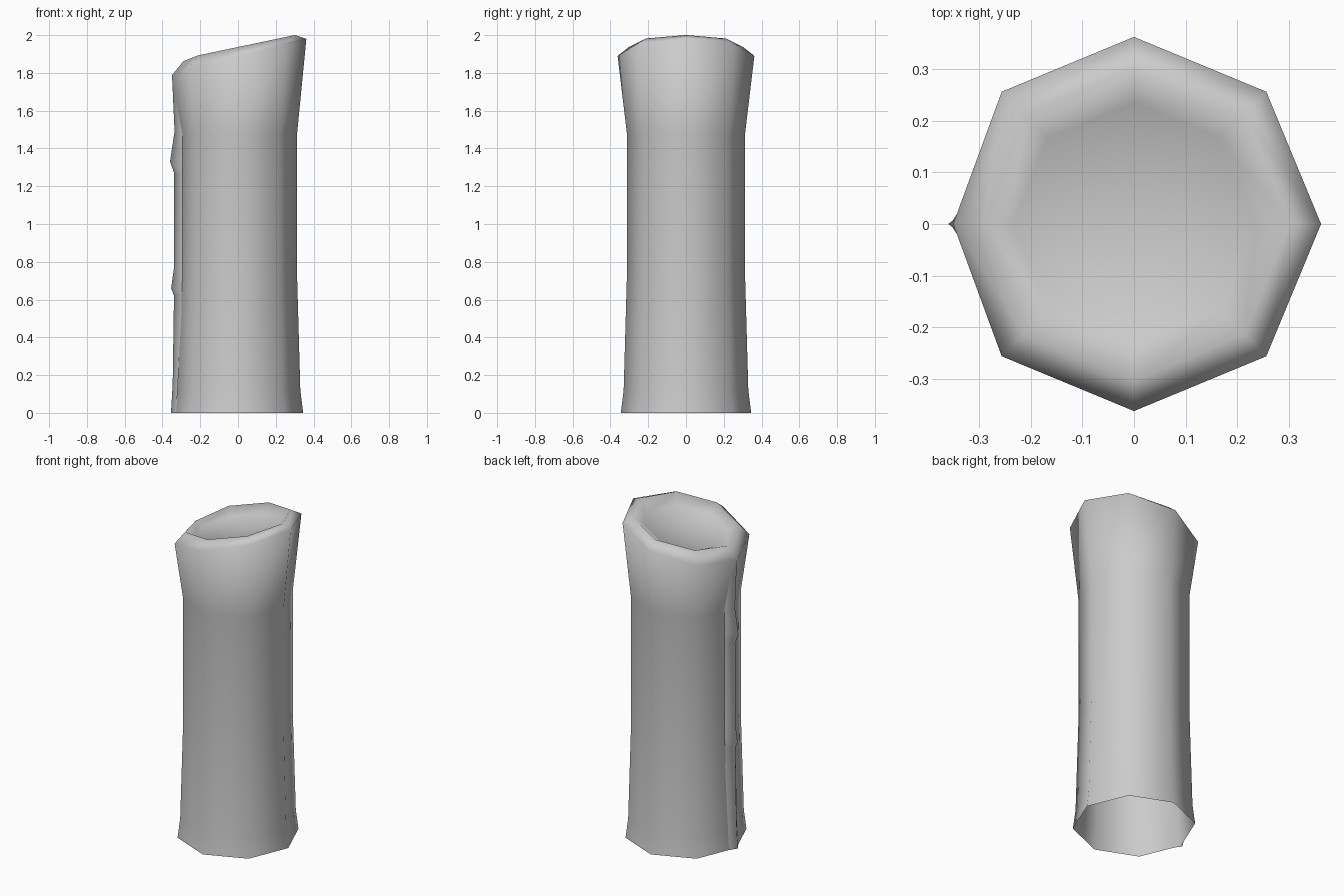
import bpy, bmesh, math

if "Cube" in bpy.data.objects:
    bpy.data.objects.remove(bpy.data.objects["Cube"])

SIDES = 8


def finish(bm, name):
    bmesh.ops.recalc_face_normals(bm, faces=bm.faces[:])
    mesh = bpy.data.meshes.new(name)
    bm.to_mesh(mesh)
    bm.free()
    for p in mesh.polygons:
        p.use_smooth = True
    obj = bpy.data.objects.new(name, mesh)
    bpy.context.collection.objects.link(obj)
    return obj


# Post: open-bottomed octagonal trunk with a slanted, dished top
# each ring is (radius, height at centre, slope along x)
rings = [(0.345, 0, 0), (0.33, 0.12, 0), (0.313, 0.72, 0), (0.313, 1.48, 0),
         (0.362, 1.89, 0.25), (0.302, 1.937, 0.21), (0.235, 1.895, 0.21)]
bm = bmesh.new()
loops = []
for r, z, slope in rings:
    loop = []
    for i in range(SIDES):
        a = math.tau * i / SIDES
        x, y = r * math.cos(a), r * math.sin(a)
        # the low left tip of the slanted rim is pulled in slightly
        if slope and i == SIDES // 2 and r > 0.3:
            x += 0.012
            z_tip = -0.015
        else:
            z_tip = 0
        loop.append(bm.verts.new((x, y, z + slope * x + z_tip)))
    loops.append(loop)
for lo, hi in zip(loops, loops[1:]):
    for i in range(SIDES):
        j = (i + 1) % SIDES
        bm.faces.new((lo[i], lo[j], hi[j], hi[i]))
centre = bm.verts.new((0, 0, 1.88))
for i in range(SIDES):
    bm.faces.new((loops[-1][i], loops[-1][(i + 1) % SIDES], centre))
finish(bm, "post")

# Seam ridge: thin knobbly strip down the left corner, (x, z) outline
outline = [(-0.355, 0), (-0.346, 0.15), (-0.339, 0.62), (-0.354, 0.66),
           (-0.34, 0.76), (-0.338, 1.27), (-0.36, 1.33), (-0.336, 1.49),
           (-0.349, 1.78)]
bm = bmesh.new()
rows = []
for x, z in outline:
    w = 0.045
    # outer edges sink into the post wall
    base = x + 0.028 if z < 0.3 or z > 1.7 else -0.295
    rows.append([bm.verts.new(p) for p in ((base, -w, z), (x, 0, z), (base, w, z))])
for a, b in zip(rows, rows[1:]):
    for k in range(2):
        bm.faces.new((a[k], b[k], b[k + 1], a[k + 1]))
finish(bm, "seam_ridge")
